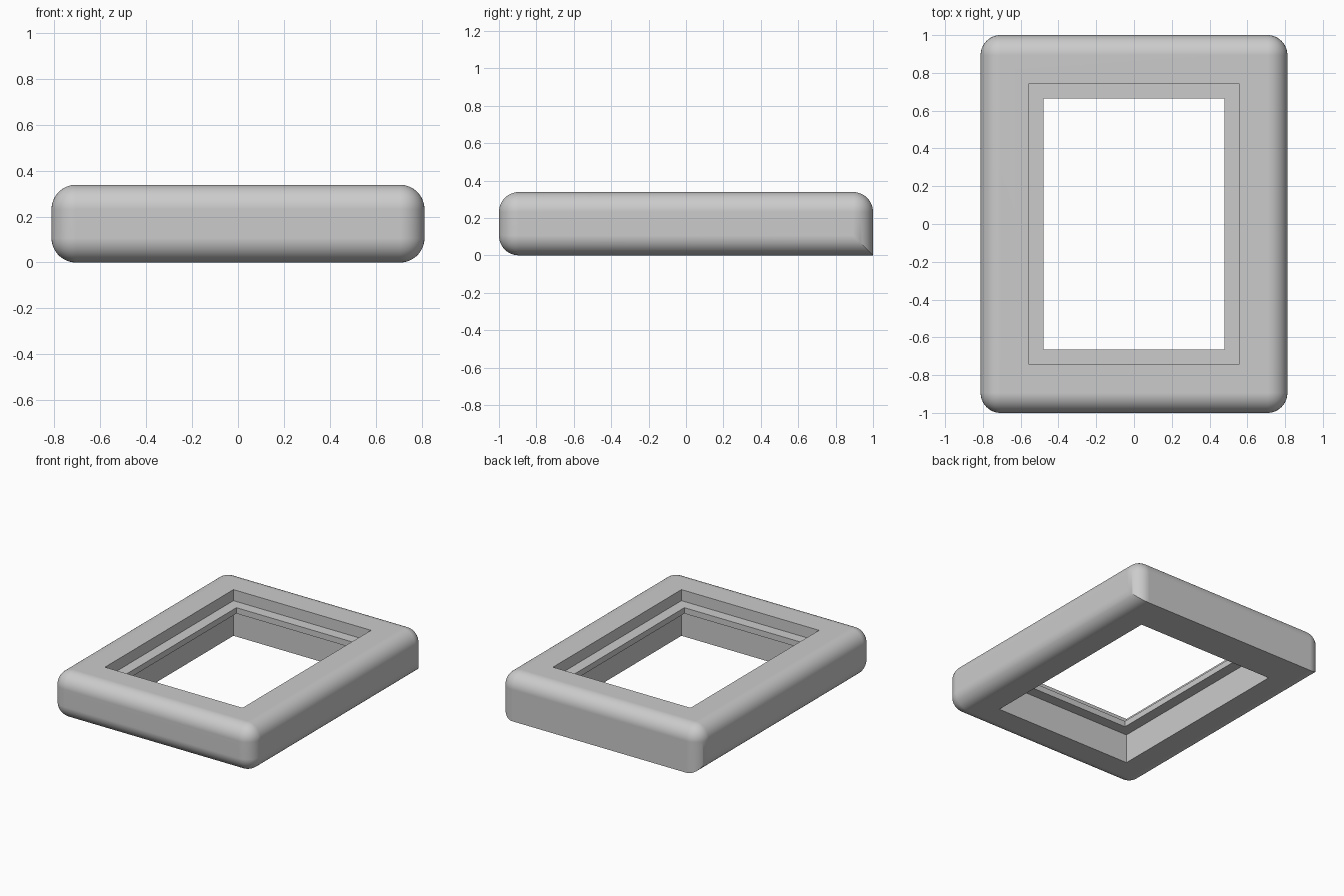
import bpy
import bmesh
import math

default = bpy.data.objects.get("Cube")
if default:
    bpy.data.objects.remove(default, do_unlink=True)

HALF_X, HALF_Y, HEIGHT = 0.812, 1.0, 0.338
RADIUS = 0.106
HOLE_X, HOLE_Y = 0.557, 0.743      # main opening, half sizes
LIP = 0.079                        # how far the inner lip reaches inwards
LIP_TOP, LIP_BOTTOM = 0.257, 0.214
CORNERS = [(-1, -1), (1, -1), (1, 1), (-1, 1)]

grey = bpy.data.materials.new("plain_grey")
grey.use_nodes = True
colour = (0.6, 0.6, 0.6, 1.0)
grey.diffuse_color = colour
grey.node_tree.nodes["Principled BSDF"].inputs["Base Color"].default_value = colour

# Solid block
bm = bmesh.new()
bmesh.ops.create_cube(bm, size=2)
for v in bm.verts:
    v.co = (v.co.x * HALF_X, v.co.y * HALF_Y, (v.co.z + 1) * HEIGHT / 2)

# Round every edge except the one at the bottom of the back
rounded = [e for e in bm.edges
           if not all(v.co.y > 0 and v.co.z < 0.01 for v in e.verts)]
bmesh.ops.bevel(bm, geom=rounded, offset=RADIUS, offset_type='OFFSET',
                segments=12, profile=0.5, affect='EDGES', clamp_overlap=True)


def open_face(side):
    """Remove the flat top or bottom and return its corners in order."""
    bm.normal_update()
    face = max((f for f in bm.faces if f.normal.z * side > 0.99),
               key=lambda f: f.calc_area())
    loop = [max(face.verts, key=lambda v: v.co.x * sx + v.co.y * sy)
            for sx, sy in CORNERS]
    bmesh.ops.delete(bm, geom=[face], context='FACES_ONLY')
    return loop


def ring(inset, z):
    return [bm.verts.new((sx * (HOLE_X - inset), sy * (HOLE_Y - inset), z))
            for sx, sy in CORNERS]


# Stepped opening: upper recess, thin lip, lower recess
top, bottom = open_face(1), open_face(-1)
section = [(0, HEIGHT), (0, LIP_TOP), (LIP, LIP_TOP),
           (LIP, LIP_BOTTOM), (0, LIP_BOTTOM), (0, 0)]
loops = [top] + [ring(*point) for point in section] + [bottom]
for a, b in zip(loops, loops[1:]):
    for i in range(4):
        j = (i + 1) % 4
        bm.faces.new((a[i], a[j], b[j], b[i]))
bmesh.ops.recalc_face_normals(bm, faces=bm.faces)

mesh = bpy.data.meshes.new("frame")
bm.to_mesh(mesh)
bm.free()
mesh.materials.append(grey)
frame = bpy.data.objects.new("frame", mesh)
bpy.context.collection.objects.link(frame)

# Smooth rounded edges, crisp opening
bpy.ops.object.select_all(action='DESELECT')
frame.select_set(True)
bpy.context.view_layer.objects.active = frame
bpy.ops.object.shade_smooth_by_angle(angle=math.radians(30))
weighted = frame.modifiers.new("flat_faces", 'WEIGHTED_NORMAL')
weighted.keep_sharp = True
